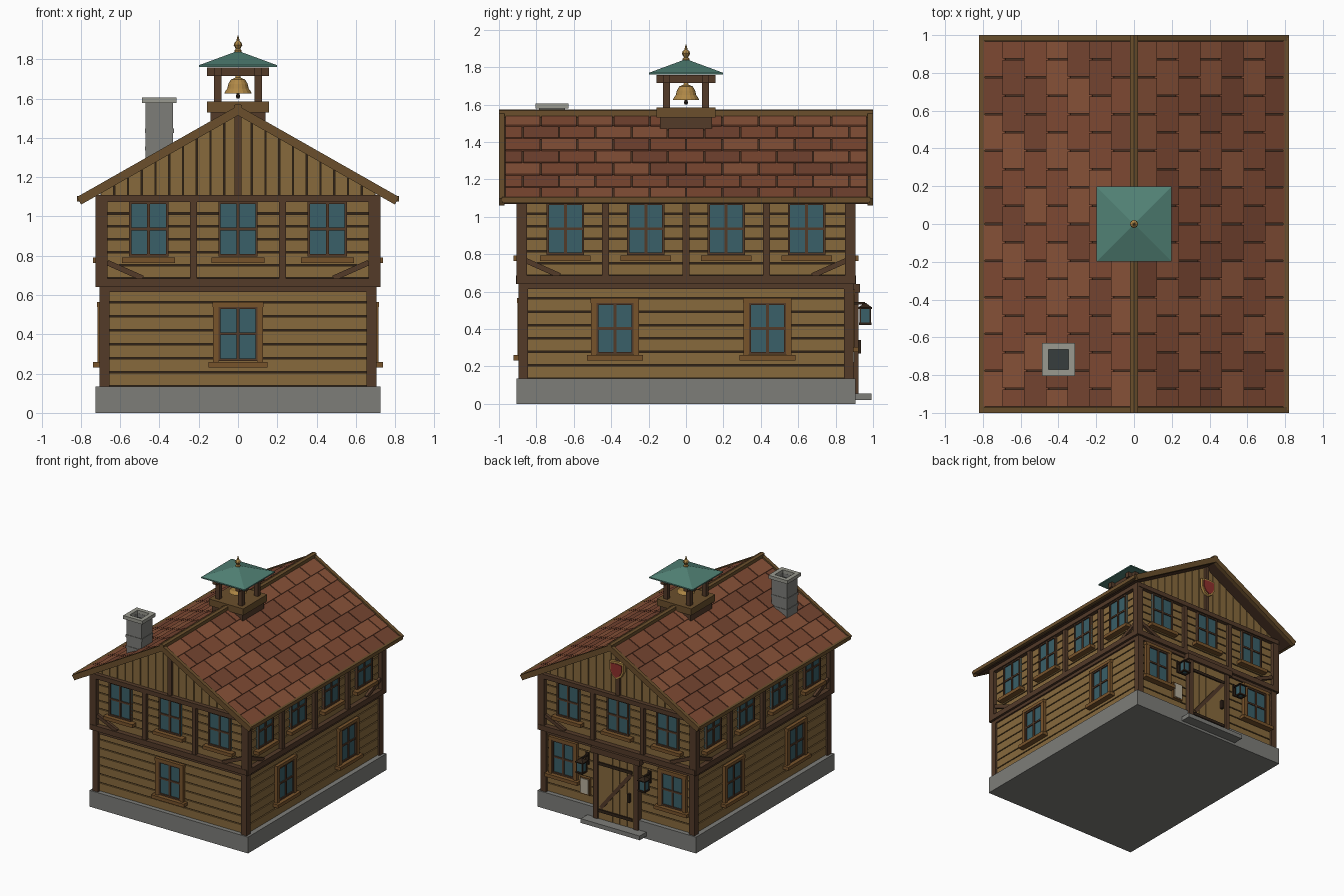
import bpy, bmesh, math, random
from mathutils import Matrix, Vector

if "Cube" in bpy.data.objects:
    bpy.data.objects.remove(bpy.data.objects["Cube"])

random.seed(4)
parts = {}
I = Matrix.Identity(4)
WOOD, TIMBER, TRIM, DARK = "86693F", "543D2D", "77542F", "33271E"
GLASS, STONE, CAP, ROOFWOOD, GOLD, TEAL = "3C6068", "7C7C78", "98988E", "6A5030", "AE8748", "528074"


def get(name, hexa):
    if name not in parts:
        parts[name] = (bmesh.new(), hexa)
    return parts[name][0]


def prism(name, col, M, pts, y0, y1):
    """Extrude an (x, z) outline between two depths."""
    bm = get(name, col)
    a = [bm.verts.new(M @ Vector((x, y0, z))) for x, z in pts]
    b = [bm.verts.new(M @ Vector((x, y1, z))) for x, z in pts]
    bm.faces.new(a)
    bm.faces.new(b[::-1])
    for i in range(len(a)):
        j = (i + 1) % len(a)
        bm.faces.new((a[i], b[i], b[j], a[j]))


def box(name, col, M, x0, x1, y0, y1, z0, z1):
    prism(name, col, M, [(x0, z0), (x1, z0), (x1, z1), (x0, z1)], y0, y1)


def bar(name, col, M, p, q, w, y0, y1):
    """Slanted timber lying in a wall plane."""
    p, q = Vector(p), Vector(q)
    d = (q - p).normalized()
    n = Vector((-d.y, d.x)) * w / 2
    prism(name, col, M, [p - n, q - n, q + n, p + n], y0, y1)


def ring(name, col, M, ro, ri, z0, z1):
    """Square hollow frame."""
    for s in (-1, 1):
        a, b = sorted((s * ri, s * ro))
        box(name, col, M, -ro, ro, a, b, z0, z1)
        box(name, col, M, a, b, -ri, ri, z0, z1)


def lathe(name, col, M, prof, n):
    bm = get(name, col)
    rows = [[bm.verts.new(M @ Vector((r * math.cos(math.tau * k / n), r * math.sin(math.tau * k / n), z)))
             for k in range(n)] for r, z in prof]
    for a, b in zip(rows, rows[1:]):
        for k in range(n):
            j = (k + 1) % n
            bm.faces.new((a[k], a[j], b[j], b[k]))
    bm.faces.new(rows[0][::-1])
    bm.faces.new(rows[-1])


def pyramid(name, col, M, r, z0, z1, z2):
    """Square slab with a pyramid on top."""
    lathe(name, col, M @ Matrix.Rotation(math.pi / 4, 4, 'Z'),
          [(r * 1.4142, z0), (r * 1.4142, z1), (0.004, z2)], 4)


def window(pre, M, u, z0, z1, framed):
    w = 0.1
    box(pre + "_glass", GLASS, M, u - w, u + w, -.012, .01, z0, z1)
    for s in (-1, 1):
        a, b = sorted((u + s * w, u + s * (w - .012)))
        box(pre + "_window_sashes", TIMBER, M, a, b, -.022, 0, z0, z1)
        if framed:
            a, b = sorted((u + s * (w - .001), u + s * (w + .028)))
            box(pre + "_window_frames", TRIM, M, a, b, -.026, 0, z0 - .005, z1 + .025)
    box(pre + "_window_sashes", TIMBER, M, u - w, u + w, -.022, 0, z0, z0 + .012)
    box(pre + "_window_sashes", TIMBER, M, u - w, u + w, -.022, 0, z1 - .012, z1)
    box(pre + "_window_sashes", TIMBER, M, u - .008, u + .008, -.02, 0, z0, z1)
    zm = (z0 + z1) / 2
    box(pre + "_window_sashes", TIMBER, M, u - w, u + w, -.02, 0, zm - .007, zm + .007)
    if framed:
        box(pre + "_window_frames", TRIM, M, u - w - .03, u + w + .03, -.028, 0, z1, z1 + .025)
    sw = .15 if framed else .135
    box(pre + "_window_sills", TRIM, M, u - sw, u + sw, -.048, 0, z0 - .033, z0 - .005)


# Foundation and wall core
box("foundation", STONE, I, -.725, .725, -.905, .905, 0, .135)
box("wall_core", DARK, I, -.678, .678, -.863, .863, .13, 1.11)

# Corner posts, two storeys
for sx in (-1, 1):
    for sy in (-1, 1):
        for r, z0, z1 in (((.655, .705, .845, .895), .135, .64), ((.665, .725, .85, .905), .64, 1.11)):
            x, y = sorted((sx * r[0], sx * r[1])), sorted((sy * r[2], sy * r[3]))
            box("corner_posts", TIMBER, I, *x, *y, z0, z1)

# Four walls: planks, beams, posts, braces, windows
F, S = (-.455, 0, .455), (-.645, -.215, .215, .645)
walls = [("front", 0, .705, .875, F, (-.227, .227), (0,), .265),
         ("right", 90, .895, .69, S, (-.43, 0, .43), (-.38, .435), .265),
         ("back", 180, .705, .875, F, (-.227, .227), (-.5, .5), .31),
         ("left", 270, .895, .69, S, (-.43, 0, .43), (-.38, .435), .265)]
for pre, ang, W, d, ups, posts, downs, gz in walls:
    M = Matrix.Rotation(math.radians(ang), 4, 'Z') @ Matrix.Translation((0, -d, 0))
    for z0, n, h in ((.135, 7, .0715), (.685, 6, .066)):
        for i in range(n):
            box(pre + "_wall_planks", WOOD, M, -W + .03, W - .03, 0, .02,
                z0 + i * h + .004, z0 + (i + 1) * h - .004)
    box(pre + "_beams", TIMBER, M, -W, W, -.014, .02, .615, .642)
    box(pre + "_beams", TIMBER, M, -W - .01, W + .01, -.034, .02, .642, .685)
    box(pre + "_beams", TIMBER, M, -W - .01, W + .01, -.034, .02, 1.073, 1.11)
    for u in posts:
        box(pre + "_studs", TIMBER, M, u - .018, u + .018, -.028, .01, .68, 1.08)
    for s in (-1, 1):
        bar(pre + "_braces", TIMBER, M, (s * (W - .04), .765), (s * (W - .22), .685), .028, -.022, .01)
    for u in ups:
        window(pre, M, u, .797, 1.075, False)
    for u in downs:
        window(pre, M, u, gz, gz + .275, True)

# Gables with vertical boards
SL = .568
back = Matrix.Rotation(math.pi, 4, 'Z')
for pre, R in (("front", I), ("back", back)):
    M = R @ Matrix.Translation((0, -.875, 0))
    top = lambda x: 1.525 - SL * abs(x)
    prism(pre + "_gable_core", DARK, M, [(-.70, 1.09), (.70, 1.09), (.70, top(.7)), (0, 1.525), (-.70, top(.7))], .01, .03)
    for s in (-1, 1):
        for i in range(10):
            a, b = s * (i * .07 + .003), s * (i * .07 + .067)
            prism(pre + "_gable_boards", WOOD, M, [(a, 1.1), (b, 1.1), (b, top(b)), (a, top(a))], 0, .02)
    box(pre + "_gable_post", TIMBER, M, -.017, .017, -.02, .01, 1.1, 1.52)

# Roof slopes: deck, overlapping tiles, verge boards, fascias
A = math.atan(SL)
L = .815 / math.cos(A)
shades = [("roof_tiles_light", "87533B"), ("roof_tiles_mid", "7E4B36"), ("roof_tiles_dark", "744634")]
for turn in (I, back):
    M = turn @ Matrix.Translation((0, 0, 1.553)) @ Matrix.Rotation(A, 4, 'Y')
    box("roof_deck", "4A3528", M, 0, L - .01, -.985, .985, -.03, -.01)
    for y in (-.985, .985):
        box("verge_boards", ROOFWOOD, M, 0, L, y - .015, y + .015, -.034, .01)
    box("eave_fascias", ROOFWOOD, turn, .79, .82, -.985, .985, 1.075, 1.105)
    pitch, tw = (L - .012) / 7, 1.94 / 10
    for r in range(7):
        T = M @ Matrix.Translation((r * pitch, 0, -.012)) @ Matrix.Rotation(-.06, 4, 'Y')
        edges = [-.97] + [-.97 + tw * (k + (.5 if r % 2 else 1)) for k in range(10 if r % 2 else 9)] + [.97]
        for y0, y1 in zip(edges, edges[1:]):
            n, c = random.choice(shades)
            box(n, c, T, -.005, pitch + .006, y0 + .004, y1 - .004, -.002, .009)
prism("ridge_cap", ROOFWOOD, I, [(-.02, 1.53), (.02, 1.53), (.02, 1.567), (0, 1.574), (-.02, 1.567)], -1, 1)

# Chimney
C = Matrix.Translation((-.4, -.717, 0))
ring("chimney_shaft", STONE, C, .07, .052, 1.25, 1.58)
ring("chimney_bands", STONE, C, .074, .06, 1.425, 1.447)
ring("chimney_bands", STONE, C, .074, .06, 1.335, 1.355)
ring("chimney_cap", CAP, C, .0875, .053, 1.578, 1.606)
box("chimney_flue", "3A4040", C, -.054, .054, -.054, .054, 1.3, 1.55)

# Bell turret
box("turret_base", TIMBER, I, -.14, .14, -.14, .14, 1.465, 1.535)
box("turret_platform", ROOFWOOD, I, -.157, .157, -.157, .157, 1.53, 1.585)
for k in range(4):
    R = Matrix.Rotation(k * math.pi / 2, 4, 'Z')
    box("turret_posts", TIMBER, R, .085, .122, .085, .122, 1.58, 1.73)
    box("turret_beams", TIMBER, R, -.157, .157, -.122, -.085, 1.715, 1.757)
box("bell_yoke", TIMBER, I, -.11, .11, -.014, .014, 1.715, 1.74)
pyramid("turret_roof", TEAL, I, .198, 1.76, 1.77, 1.842)
lathe("finial", GOLD, I, [(.018, 1.825), (.018, 1.845), (.011, 1.852), (.022, 1.872), (.018, 1.885), (.009, 1.893), (.002, 1.922)], 8)
lathe("bell", GOLD, I, [(.07, 1.625), (.066, 1.635), (.055, 1.65), (.049, 1.675), (.036, 1.697), (.014, 1.706), (.01, 1.72)], 16)
lathe("bell_clapper", DARK, I, [(.006, 1.6), (.011, 1.61), (.006, 1.63)], 8)

# Back entrance: door, frame, straps, step
B = back @ Matrix.Translation((0, -.875, 0))
for i in range(5):
    x = -.165 + i * .066
    box("door_planks", WOOD, B, x + .002, x + .064, -.036, 0, .055, .595)
box("door_backing", DARK, B, -.17, .17, -.031, 0, .055, .595)
for s in (-1, 1):
    a, b = sorted((s * .165, s * .205))
    box("door_frame", TIMBER, B, a, b, -.046, 0, .055, .6)
box("door_frame", TIMBER, B, -.225, .225, -.055, 0, .595, .642)
bar("door_brace", TIMBER, B, (-.14, .15), (.14, .5), .03, -.043, -.03)
for z in (.125, .515):
    box("door_straps", DARK, B, -.16, .15, -.046, -.03, z - .012, z + .012)
box("door_handle", DARK, B, .115, .135, -.06, -.03, .27, .34)
box("door_step", STONE, B, -.27, .27, -.116, 0, .02, .055)

# Lanterns beside the door
for u in (-.285, .285):
    N = B @ Matrix.Translation((u, -.083, 0))
    box("lantern_glass", GLASS, N, -.026, .026, -.026, .026, .43, .51)
    ring("lantern_frames", DARK, N, .033, .02, .422, .434)
    for k in range(4):
        R = N @ Matrix.Rotation(k * math.pi / 2, 4, 'Z')
        box("lantern_frames", DARK, R, .022, .031, .022, .031, .425, .512)
    pyramid("lantern_caps", DARK, N, .036, .508, .516, .54)
    box("lantern_brackets", DARK, N, -.007, .007, 0, .085, .53, .544)
    box("lantern_brackets", DARK, N, -.014, .014, .07, .085, .46, .56)

# Notice board and gable shield
box("notice_board", TRIM, B, -.345, -.255, -.02, 0, .21, .35)
box("notice_paper", "B5AE9C", B, -.335, -.265, -.025, 0, .22, .34)
outline = [(-1, .9), (0, 1), (1, .9), (1, 0), (.6, -.65), (0, -1), (-.6, -.65), (-1, 0)]
for n, c, k, y in (("shield_rim", GOLD, 1, -.035), ("shield_face", "8E3430", .78, -.042)):
    prism(n, c, B, [(x * .065 * k, 1.32 + z * .075 * k) for x, z in outline], y, -.01)

# Turn the collected parts into objects
for name, (bm, hexa) in parts.items():
    bmesh.ops.recalc_face_normals(bm, faces=bm.faces[:])
    me = bpy.data.meshes.new(name)
    bm.to_mesh(me)
    bm.free()
    ob = bpy.data.objects.new(name, me)
    bpy.context.collection.objects.link(ob)
    mat = bpy.data.materials.get("colour_" + hexa) or bpy.data.materials.new("colour_" + hexa)
    mat.diffuse_color = [(int(hexa[i:i + 2], 16) / 255) ** 2.2 for i in (0, 2, 4)] + [1]
    mat.use_nodes = True
    mat.node_tree.nodes["Principled BSDF"].inputs["Base Color"].default_value = mat.diffuse_color
    me.materials.append(mat)
